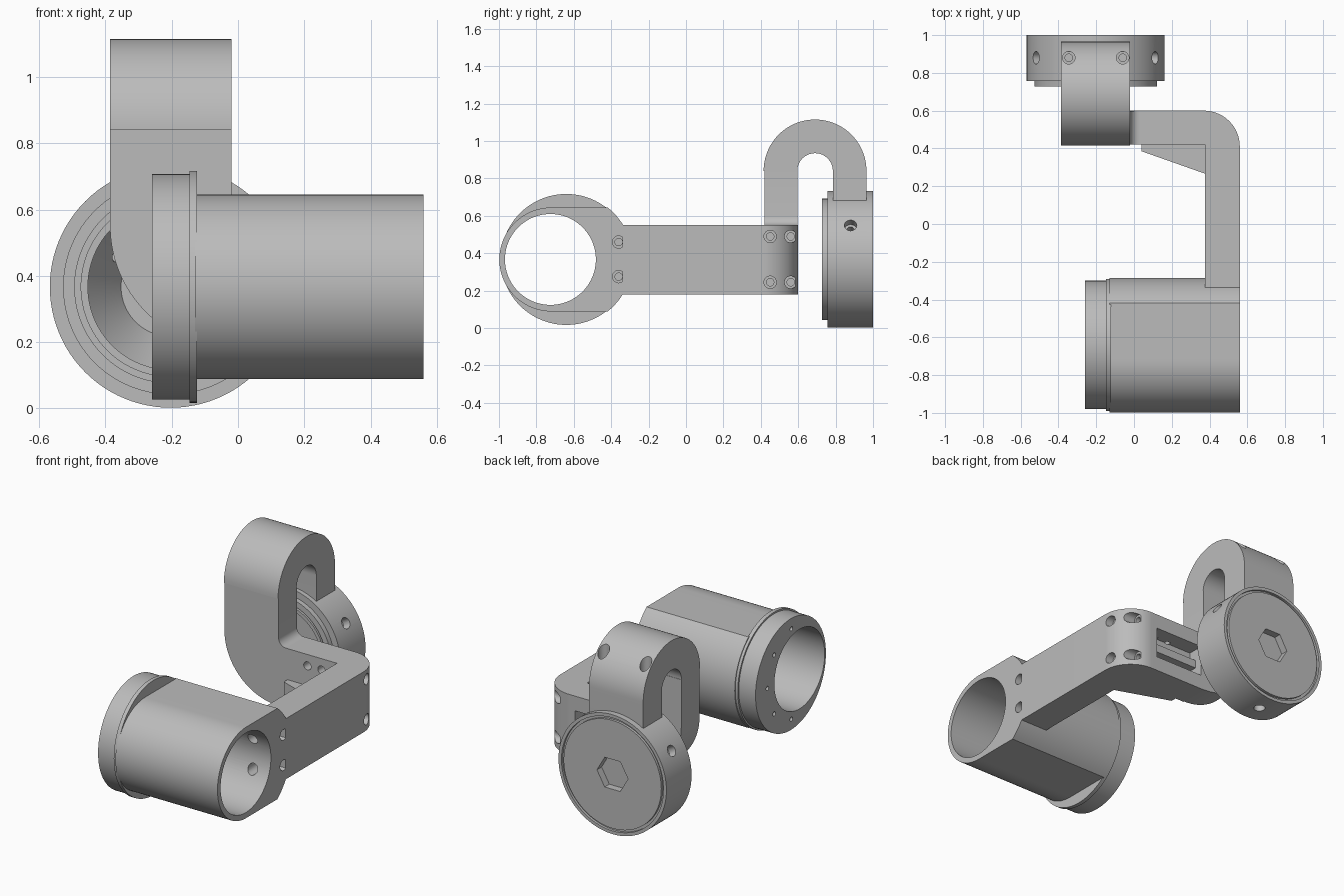
import bpy, bmesh, math
from mathutils import Vector

if "Cube" in bpy.data.objects:
    bpy.data.objects.remove(bpy.data.objects["Cube"], do_unlink=True)

grey = bpy.data.materials.new("plain grey")
grey.use_nodes = True
grey.diffuse_color = (0.5, 0.5, 0.5, 1)
grey.node_tree.nodes["Principled BSDF"].inputs["Base Color"].default_value = (0.5, 0.5, 0.5, 1)


def make(name, bm):
    bmesh.ops.recalc_face_normals(bm, faces=bm.faces)
    mesh = bpy.data.meshes.new(name)
    bm.to_mesh(mesh)
    bm.free()
    mesh.materials.append(grey)
    obj = bpy.data.objects.new(name, mesh)
    bpy.context.collection.objects.link(obj)
    return obj


def arc(u, v, r, start, end, steps=32):
    angles = [math.radians(start + (end - start) * i / steps) for i in range(steps + 1)]
    return [(u + r * math.cos(a), v + r * math.sin(a)) for a in angles]


def prism(name, points, axis, low, high):
    """Extrude a flat outline along x, y or z."""
    place = {"x": lambda u, v: (low, u, v),
             "y": lambda u, v: (u, low, v),
             "z": lambda u, v: (u, v, low)}[axis]
    bm = bmesh.new()
    face = bm.faces.new([bm.verts.new(place(u, v)) for u, v in points])
    shift = Vector([high - low if a == axis else 0 for a in "xyz"])
    new = bmesh.ops.extrude_face_region(bm, geom=[face])["geom"]
    bmesh.ops.translate(bm, vec=shift, verts=[v for v in new if isinstance(v, bmesh.types.BMVert)])
    return make(name, bm)


def box(name, x, y, z):
    return prism(name, [(x[0], y[0]), (x[1], y[0]), (x[1], y[1]), (x[0], y[1])], "z", *z)


def rod(name, start, end, r, sides=96):
    start, end = Vector(start), Vector(end)
    bm = bmesh.new()
    bmesh.ops.create_cone(bm, cap_ends=True, segments=sides, radius1=r, radius2=r,
                          depth=(end - start).length)
    bmesh.ops.rotate(bm, verts=bm.verts, cent=(0, 0, 0),
                     matrix=Vector((0, 0, 1)).rotation_difference(end - start).to_matrix())
    bmesh.ops.translate(bm, vec=(start + end) / 2, verts=bm.verts)
    return make(name, bm)


def combine(obj, others, operation="DIFFERENCE"):
    for other in others:
        mod = obj.modifiers.new("combine", "BOOLEAN")
        mod.object, mod.operation, mod.solver = other, operation, "EXACT"
        bpy.context.view_layer.objects.active = obj
        bpy.ops.object.modifier_apply(modifier=mod.name)
        bpy.data.objects.remove(other, do_unlink=True)


def screw_hole(start, direction, depth, r=0.033):
    """Wide counterbore followed by a narrower bore; starts just outside the surface."""
    start, d = Vector(start), Vector(direction)
    return [rod("cutter", start - d * 0.1, start + d * 0.05, r, 24),
            rod("cutter", start, start + d * depth, r * 0.6, 24)]


MID = 0.367
TUBE_Y, FLANGE_Y = -0.725, -0.64
ARM = (0.18, 0.55)

# Tube body: narrow round front blending into a wider round back
outline = arc(-0.72, MID, 0.278, 90, 270, 48) + arc(FLANGE_Y, MID, 0.355, -51.5, 51.5)
body = prism("tube_body", outline, "x", -0.13, 0.56)
ridge = rod("flange_ridge", (-0.147, FLANGE_Y, MID), (-0.123, FLANGE_Y, MID), 0.35)
flange = rod("end_flange", (-0.26, FLANGE_Y, MID), (-0.14, FLANGE_Y, MID), 0.34)
for part in (body, ridge, flange):
    combine(part, [rod("cutter", (-1, TUBE_Y, MID), (1, TUBE_Y, MID), 0.243)])

# Small bolt holes around the flange face
for y, z in arc(TUBE_Y + 0.03, MID, 0.28, -80, 80, 4):
    combine(flange, [rod("cutter", (-0.3, y, z), (-0.2, y, z), 0.013, 16)])
for z in (0.275, 0.46):
    combine(body, screw_hole((0.56, -0.36, z), (-1, 0, 0), 0.14))
    combine(body, [rod("cutter", (0.45, -0.6, z), (0.45, -0.39, z), 0.032, 24)])

# L-shaped arm with a rounded outer corner
outline = ([(0.375, -0.34), (0.56, -0.34)] + arc(0.37, 0.41, 0.19, 0, 90)
           + [(-0.02, 0.6), (-0.02, 0.42), (0.375, 0.42)])
arm = prism("bent_arm", outline, "z", *ARM)
for z in (0.245, 0.49):
    combine(arm, screw_hole((0.56, 0.45, z), (-1, 0, 0), 0.13))
    combine(arm, screw_hole((0.49, 0.56, z), (-1, 0, 0), 0.13))
for x in (0.175, 0.27):
    combine(arm, [rod("cutter", (x, 0.4, 0.48), (x, 0.52, 0.48), 0.025, 24)])

# Long pocket in the back of the arm, with a rib left inside
combine(arm, [box("cutter", (0.0, 0.33), (0.5, 0.7), (0.27, 0.46))])
box("pocket_rib", (-0.01, 0.34), (0.49, 0.55), (0.34, 0.39))

# Gusset in the inner corner of the arm
prism("corner_gusset", [(0.04, 0.43), (0.04, 0.385), (0.38, 0.265), (0.38, 0.43)],
      "z", ARM[0], 0.36)

# Upright leg of the hook, with a large round lower corner and a small inner fillet
outline = (arc(-0.02, 0.55, 0.366, 180, 270) + [(-0.02, 0.55)]
           + arc(0.03, 0.6, 0.05, 270, 180, 8) + [(-0.02, 0.84), (-0.386, 0.84)])
prism("hook_leg", outline, "y", 0.42, 0.597)

# Curved top of the hook, reaching down to the round housing
outline = (arc(0.69, 0.84, 0.275, 180, 0, 48) + [(0.965, 0.66), (0.785, 0.66)]
           + arc(0.69, 0.84, 0.095, 0, 180))
hook = prism("hook_bend", outline, "x", -0.386, -0.02)
for x in (-0.345, -0.06):
    combine(hook, screw_hole((x, 0.88, 1.02), (0, 0, -1), 0.2))

# Round housing, lathed about the y axis, with a conical bowl at the front
CX = -0.203
profile = [(0, 1), (0.33, 1), (0.33, 0.985), (0.345, 0.985), (0.345, 1), (0.365, 1),
           (0.365, 0.757), (0.325, 0.757), (0.325, 0.727), (0.29, 0.727), (0.29, 0.75),
           (0.272, 0.75), (0.272, 0.735), (0.25, 0.735), (0.25, 0.79), (0.15, 0.93), (0, 0.93)]
bm = bmesh.new()
verts = [bm.verts.new((CX + r, y, MID)) for r, y in profile]
edges = [bm.edges.new(pair) for pair in zip(verts, verts[1:])]
bmesh.ops.spin(bm, geom=verts + edges, cent=(CX, 0, MID), axis=(0, 1, 0),
               angle=math.tau, steps=96, use_duplicate=False)
bmesh.ops.remove_doubles(bm, verts=bm.verts, dist=0.0005)
housing = make("round_housing", bm)

# Hexagonal recess in the back and three radial screw holes
combine(housing, [prism("cutter", arc(CX, MID, 0.105, 0, 300, 5), "y", 0.955, 1.1)])
for angle in (30, 150, 270):
    d = Vector((math.cos(math.radians(angle)), 0, math.sin(math.radians(angle))))
    combine(housing, screw_hole(Vector((CX, 0.88, MID)) + d * 0.365, -d, 0.22))

# Smooth the curved surfaces and keep the edges crisp
bpy.ops.object.select_all(action="DESELECT")
for obj in bpy.context.scene.objects:
    if obj.type == "MESH":
        obj.select_set(True)
        bpy.context.view_layer.objects.active = obj
bpy.ops.object.shade_smooth_by_angle(angle=math.radians(30))
